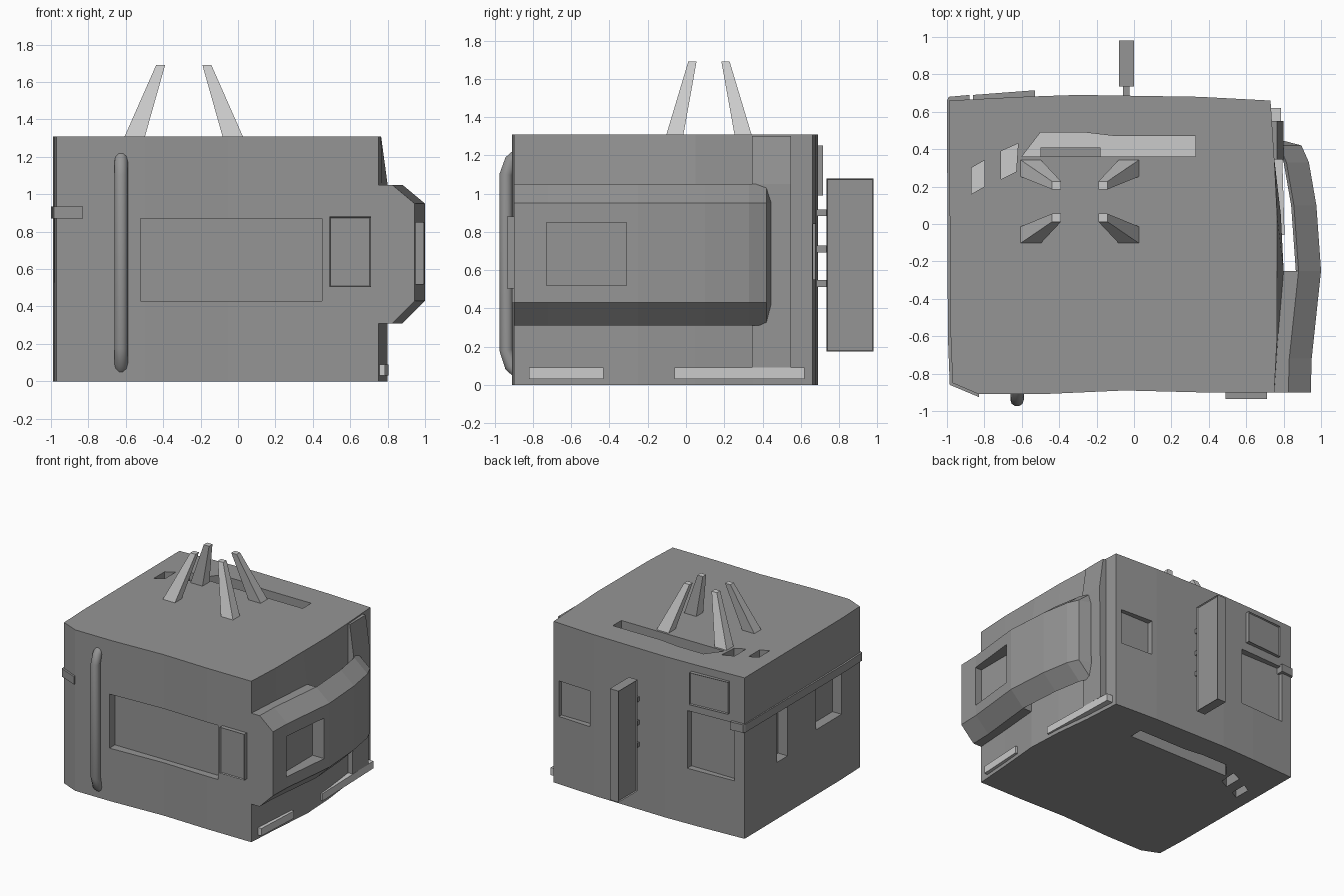
import bpy, bmesh
from mathutils import Vector

if "Cube" in bpy.data.objects:
    bpy.data.objects.remove(bpy.data.objects["Cube"])

dark = bpy.data.materials.new("dark_grey")
dark.diffuse_color = (0.3, 0.3, 0.3, 1)
dark.use_nodes = True
dark.node_tree.nodes["Principled BSDF"].inputs["Base Color"].default_value = dark.diffuse_color
light = bpy.data.materials.new("light_grey")
light.diffuse_color = (0.8, 0.8, 0.8, 1)
light.use_nodes = True
light.node_tree.nodes["Principled BSDF"].inputs["Base Color"].default_value = light.diffuse_color


def finish(name, bm, mat):
    bmesh.ops.recalc_face_normals(bm, faces=bm.faces)
    me = bpy.data.meshes.new(name)
    bm.to_mesh(me)
    bm.free()
    me.materials.append(mat)
    ob = bpy.data.objects.new(name, me)
    bpy.context.collection.objects.link(ob)
    return ob


def loft(name, rings, mat=dark):
    """Join closed rings of equal length and cap both ends."""
    bm = bmesh.new()
    vs = [[bm.verts.new(p) for p in r] for r in rings]
    n = len(rings[0])
    for a, b in zip(vs, vs[1:]):
        for i in range(n):
            j = (i + 1) % n
            bm.faces.new((a[i], a[j], b[j], b[i]))
    bm.faces.new(vs[0][::-1])
    bm.faces.new(vs[-1])
    return finish(name, bm, mat)


def prism(name, pts, z0, z1, mat=dark):
    return loft(name, [[(x, y, z) for x, y in pts] for z in (z0, z1)], mat)


def rect(x0, x1, y0, y1):
    return [(x0, y0), (x1, y0), (x1, y1), (x0, y1)]


def box(name, x0, x1, y0, y1, z0, z1):
    return prism(name, rect(x0, x1, y0, y1), z0, z1)


def cut(target, cutters):
    for c in cutters:
        c.hide_render = True
        m = target.modifiers.new("recess", 'BOOLEAN')
        m.operation, m.solver, m.object = 'DIFFERENCE', 'EXACT', c
        bpy.context.view_layer.objects.active = target
        bpy.ops.object.modifier_apply(modifier=m.name)
        bpy.data.objects.remove(c)


def inset_panel(ob, direction, rim=0.008, depth=-0.01):
    """Sink the faces looking along the direction, leaving a thin rim."""
    bm = bmesh.new()
    bm.from_mesh(ob.data)
    bm.normal_update()
    faces = [f for f in bm.faces if abs(f.normal.dot(Vector(direction))) > 0.95]
    bmesh.ops.inset_individual(bm, faces=faces, thickness=rim, depth=depth)
    bm.to_mesh(ob.data)
    bm.free()


# Main body: gently bowed plan, the right wall leaning in near the roof
outline = [(-0.97, -0.85), (-0.83, -0.91), (-0.5, -0.91), (-0.05, -0.89), (0.35, -0.9),
           (0.75, -0.9), (0.77, -0.6), (0.8, -0.25), (0.785, 0.05), (0.75, 0.35),
           (0.73, 0.66), (0.35, 0.68), (-0.3, 0.69), (-0.6, 0.68), (-0.99, 0.66), (-0.98, -0.6)]
body = loft("building_body", [
    [(x, y, 0) for x, y in outline],
    [(x, y, 1.05) for x, y in outline],
    [(min(x, 0.765), y, 1.31) for x, y in outline]])

# Window, door and slot recesses
slots = [[(-0.6, 0.36), (0.33, 0.36), (0.33, 0.47), (-0.1, 0.47), (-0.27, 0.49), (-0.5, 0.49)],
         [(-0.71, 0.24), (-0.63, 0.28), (-0.62, 0.43), (-0.71, 0.39)],
         [(-0.87, 0.16), (-0.8, 0.2), (-0.8, 0.34), (-0.87, 0.3)]]
cutters = [box("cut", -0.52, 0.45, -1.1, -0.84, 0.43, 0.87),     # front window
           box("cut", 0.39, 0.68, 0.63, 0.9, 0.55, 0.84),        # back window
           box("cut", -0.9, -0.49, 0.63, 0.9, 0.45, 0.92),       # back door
           box("cut", -1.2, -0.9, 0.1, 0.24, 0.46, 0.88),        # left slit
           box("cut", -1.2, -0.9, -0.6, -0.27, 0.53, 0.88)]      # left window
for s in slots:
    cutters.append(prism("cut", s, 1.19, 1.5))
    cutters.append(prism("cut", s, -0.2, 0.12))
cut(body, cutters)

# Light floors in the slots
for i, s in enumerate(slots):
    prism(f"roof_slot_floor_{i + 1}", s, 1.185, 1.195, light)
    prism(f"base_slot_floor_{i + 1}", s, 0.115, 0.125, light)
box("roof_slot_block", -0.5, -0.18, 0.36, 0.41, 1.19, 1.22)


# Right bay: solid front half, then an open band curving back to the wall
def solid_section(y, x):
    return [(0.7, y, 0.31), (x - 0.12, y, 0.31), (x, y, 0.43), (x, y, 0.95),
            (x - 0.12, y, 1.05), (0.7, y, 1.05)]


def band_section(y, x):
    return [(x - 0.12, y, 0.31), (x, y, 0.43), (x, y, 0.95), (x - 0.12, y, 1.05),
            (x - 0.135, y, 1.035), (x - 0.02, y, 0.94), (x - 0.02, y, 0.44), (x - 0.135, y, 0.325)]


bay = loft("side_bay", [solid_section(y, x) for y, x in
                        [(-0.9, 0.945), (-0.72, 0.95), (-0.25, 1.0)]])
cut(bay, [box("cut", 0.89, 1.2, -0.73, -0.31, 0.52, 0.85)])
loft("side_bay_band", [band_section(y, x) for y, x in
                       [(-0.25, 1.0), (0.1, 0.975), (0.33, 0.935), (0.42, 0.895), (0.445, 0.8)]])

# Post behind the bay
loft("side_post", [[(x, y, z) for x, y in rect(0.7, w, 0.345, 0.55)]
                   for z, w in [(0.09, 0.79), (1.05, 0.8), (1.3, 0.765)]])

# Low bumper strips on the right
prism("bumper_strip_front", [(0.73, -0.82), (0.785, -0.82), (0.805, -0.43), (0.75, -0.43)],
      0.03, 0.09, light)
prism("bumper_strip_back", [(0.74, -0.06), (0.805, -0.06), (0.785, 0.62), (0.71, 0.62)],
      0.03, 0.09, light)

# Ledge wrapping the left side
prism("left_ledge", [(-0.88, 0.6), (-0.88, 0.69), (-0.99, 0.68), (-1.0, 0.66), (-0.995, -0.6),
                     (-0.985, -0.86), (-0.83, -0.925), (-0.83, -0.87), (-0.94, -0.82), (-0.94, 0.6)],
      0.87, 0.935)

# Four roof legs leaning inward, mirrored about their centre
cx, cy = -0.29, 0.12
for sx, xn in ((-1, "left"), (1, "right")):
    for sy, yn in ((-1, "front"), (1, "back")):
        loft(f"roof_leg_{yn}_{xn}", [
            [(cx + sx * x, cy + sy * y, z) for x, y in r] for r, z in
            [(rect(0.21, 0.32, 0.135, 0.225), 1.3), (rect(0.1, 0.148, 0.065, 0.108), 1.69)]], light)

# Front wall pipe
cu = bpy.data.curves.new("front_pipe", 'CURVE')
cu.dimensions = '3D'
cu.bevel_depth, cu.bevel_resolution, cu.use_fill_caps = 0.036, 3, True
cu.materials.append(dark)
path = [(-0.88, 0.07), (-0.915, 0.1), (-0.94, 0.18), (-0.94, 1.1), (-0.915, 1.17), (-0.88, 1.2)]
sp = cu.splines.new('POLY')
sp.points.add(len(path) - 1)
for p, (y, z) in zip(sp.points, path):
    p.co = (-0.625, y, z, 1)
bpy.context.collection.objects.link(bpy.data.objects.new("front_pipe", cu))

# Blank signs: front plaque, back plaque and hanging board with brackets
inset_panel(box("front_plaque", 0.49, 0.71, -0.935, -0.88, 0.505, 0.88), (0, 1, 0))
back = prism("back_plaque", [(-0.86, 0.64), (-0.53, 0.66), (-0.53, 0.715), (-0.86, 0.69)], 0.99, 1.25)
inset_panel(back, (0, 1, 0))
inset_panel(box("hanging_board", -0.08, 0.0, 0.735, 0.98, 0.175, 1.08), (1, 0, 0))
for i, z in enumerate((0.53, 0.71, 0.9)):
    box(f"board_bracket_{i + 1}", -0.06, -0.025, 0.67, 0.74, z - 0.018, z + 0.018)
